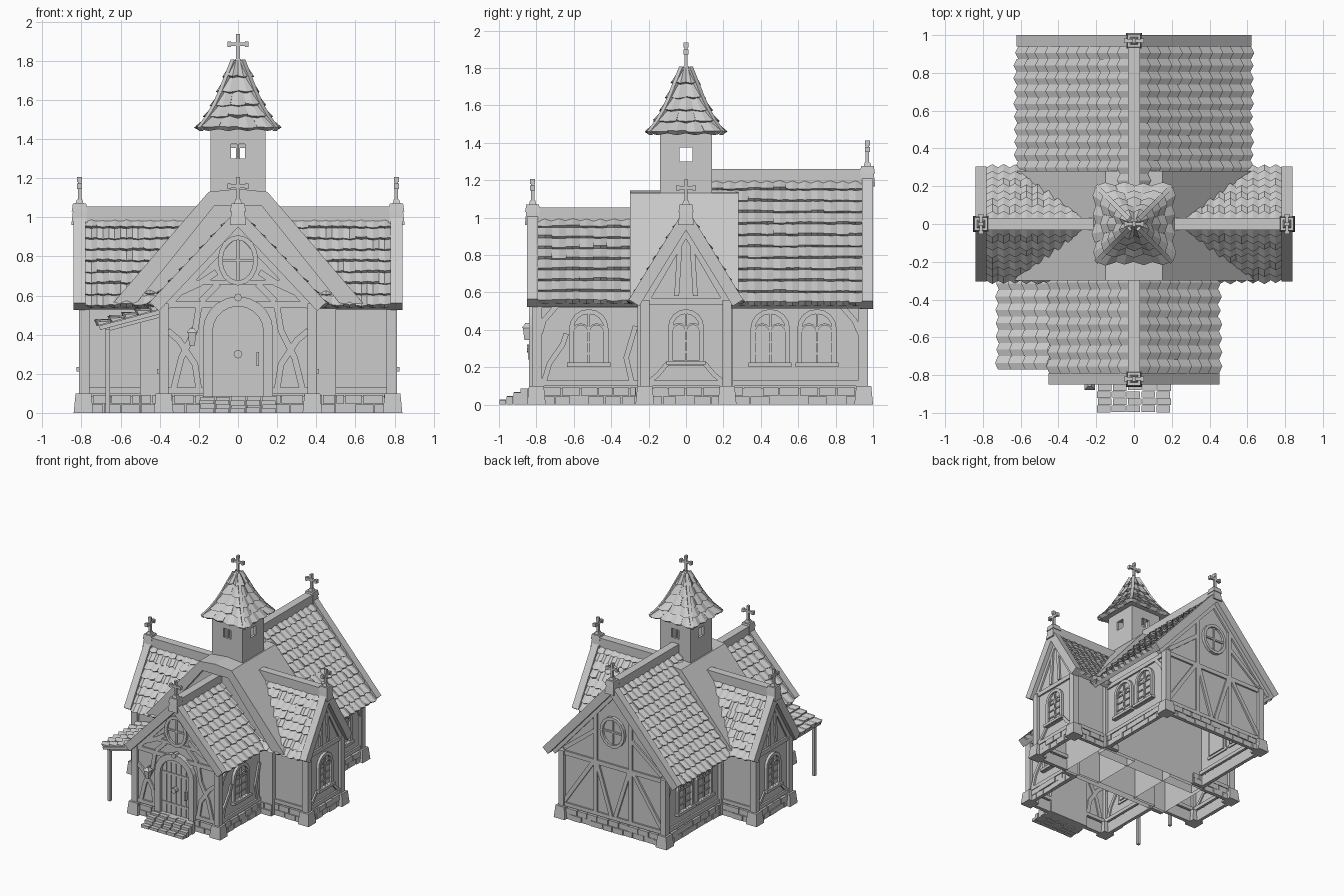
import bpy, bmesh, random
from math import pi, sin, cos
from mathutils import Vector as V

if "Cube" in bpy.data.objects:
    bpy.data.objects.remove(bpy.data.objects["Cube"])

random.seed(4)
Z = V((0, 0, 1))
F, B, R, L = V((1, 0, 0)), V((-1, 0, 0)), V((0, 1, 0)), V((0, -1, 0))  # wall frames (u axis)
parts = {}


def emit(name, verts, faces):
    vs, fs = parts.setdefault(name, ([], []))
    n = len(vs)
    vs += verts
    fs += [[i + n for i in f] for f in faces]


def at(M, u, v, d):  # wall frame: u along wall, v up, d outwards
    return M * u + Z * v + M.cross(Z) * d


def prism(name, M, pts, d0, d1, open_base=False):
    n = len(pts)
    vs = [at(M, u, v, d) for d in (d0, d1) for u, v in pts]
    fs = [list(range(n)), list(range(n, 2 * n))]
    for i in range(n):
        j = (i + 1) % n
        if not (open_base and pts[i][1] == 0 and pts[j][1] == 0):
            fs.append([i, j, j + n, i + n])
    emit(name, vs, fs)


def rect(name, M, u0, u1, v0, v1, d0, d1):
    prism(name, M, [(u0, v0), (u1, v0), (u1, v1), (u0, v1)], d0, d1)


def box(name, x, y, z0, z1, r, r2=None):
    r2 = r2 or r
    vs = [V((x + s * a, y + t * a, z)) for z, a in ((z0, r), (z1, r2))
          for s, t in ((-1, -1), (1, -1), (1, 1), (-1, 1))]
    emit(name, vs, [[0, 1, 2, 3], [4, 5, 6, 7]] + [[i, (i + 1) % 4, (i + 1) % 4 + 4, i + 4] for i in range(4)])


def strip(name, M, pts, a, b, d0, d1, closed=False):
    # mitred band along a polyline, offset a..b to its left
    P = [V(p) for p in pts]
    n, vs, fs = len(P), [], []
    for i, p in enumerate(P):
        t1 = (p - P[i - 1]).normalized() if i or closed else None
        t2 = (P[(i + 1) % n] - p).normalized() if i < n - 1 or closed else t1
        t1 = t1 or t2
        k = V((-t1.y - t2.y, t1.x + t2.x)).normalized()
        k /= max(.4, k.dot(V((-t1.y, t1.x))))
        for o, d in ((a, d0), (a, d1), (b, d1), (b, d0)):
            q = p + k * o
            vs.append(at(M, q.x, q.y, d))
    for i in range(n if closed else n - 1):
        j = (i + 1) % n
        fs += [[i * 4 + k, i * 4 + (k + 1) % 4, j * 4 + (k + 1) % 4, j * 4 + k] for k in range(4)]
    if not closed:
        fs += [[0, 1, 2, 3], [4 * n - 4, 4 * n - 3, 4 * n - 2, 4 * n - 1]]
    emit(name, vs, fs)


def bar(name, p, q, r):
    t = (q - p).normalized()
    a = t.cross(Z).normalized() * r
    b = t.cross(a).normalized() * r
    vs = [c + s * a + w * b for c in (p, q) for s, w in ((-1, -1), (1, -1), (1, 1), (-1, 1))]
    emit(name, vs, [[0, 1, 2, 3], [4, 5, 6, 7]] + [[i, (i + 1) % 4, (i + 1) % 4 + 4, i + 4] for i in range(4)])


def tile(name, a, b, c, d, n):  # folded shingle: a,b lower edge, c,d upper edge
    h = random.uniform(.018, .027)
    dn = (a + b - c - d).normalized()
    m = (a + b) / 2 + dn * .012
    slip = dn * random.uniform(-.004, .006)
    vs = [a + n * h + slip, m + n * (h + .012) + slip, b + n * h + slip,
          c + n * .003, (c + d) / 2 + n * .013, d + n * .003, a, m, b]
    emit(name, vs, [[0, 1, 4, 3], [1, 2, 5, 4], [6, 7, 1, 0], [7, 8, 2, 1], [0, 3, 6], [2, 8, 5], [6, 3, 4, 5, 8, 7]])


def slope(name, M, eave, top, d0, d1, cols, rows):
    e, t = V(eave), V(top)
    s = (t - e).normalized()
    k = V((-s.y, s.x)) * (1 if s.x > 0 else -1)
    n = at(M, k.x, k.y, 0)
    for r in range(rows):
        p, q = e.lerp(t, r / rows), e.lerp(t, min(1, (r + 1.15) / rows))
        for c in range(cols):
            x, y = (d0 + (d1 - d0) * (c + i) / cols for i in (0, 1))
            tile(name, at(M, *p, x), at(M, *p, y), at(M, *q, x), at(M, *q, y), n)


def cross(M, d, z, h):  # finial cross
    N = "finial_cross"
    x, y, _ = at(M, 0, 0, d)
    box(N, x, y, z, z + .02, .02, .014)
    rect(N, M, -.009, .009, z, z + h, d - .009, d + .009)
    a = z + h * .68
    rect(N, M, -.045, .045, a - .009, a + .009, d - .009, d + .009)
    for u, v in ((-.045, a), (.045, a), (0, z + h - .007)):
        rect(N, M, u - .009, u + .009, v - .014, v + .014, d - .013, d + .013)


def gable(nm, M, w, e, a, d0, d1, hw, cols, rows):
    k = (a - e) / w
    wd = d1 - .05
    prism(nm + "_walls", M, [(-hw, 0), (hw, 0), (hw, e + k * (w - hw) - .03), (0, a - .04), (-hw, e + k * (w - hw) - .03)], d0, wd, True)
    line = [(-w, e), (0, a), (w, e)]
    strip(nm + "_roof_deck", M, line, 0, -.03, d0, d1 - .02)
    for s in (-1, 1):
        slope(nm + "_roof_tiles", M, (s * w, e), (0, a), d0, d1 - .06, cols, rows)
    strip(nm + "_bargeboard", M, line, .03, -.035, d1 - .06, d1)
    rect(nm + "_ridge", M, -.033, .033, a - .02, a + .055, d0, d1 - .03)
    x, y, _ = at(M, 0, 0, d1 - .03)
    box(nm + "_finial_block", x, y, a - .04, a + .03, .042, .034)
    box(nm + "_finial_block", x, y, a + .03, a + .07, .04, .034)
    cross(M, d1 - .03, a + .07, .13)
    # timber frame edges of the gable wall
    T, o = nm + "_timber", wd + .014
    for s in (-1, 1):
        rect(T, M, s * hw - .022, s * hw + .022, .1, e + .02, wd - .03, o)
    rect(T, M, -hw, hw, e - .01, e + .025, wd - .02, o)
    rect(T, M, -hw, hw, .1, .13, wd - .02, o)
    strip(T, M, [(-w + .04, e), (0, a - .045), (w - .04, e)], 0, -.035, wd - .02, o)


def arch(u, z, hw, h, n=8):
    return [(u + hw, z)] + [(u + hw * cos(pi * i / n), z + h - hw + hw * sin(pi * i / n)) for i in range(n + 1)] + [(u - hw, z)]


def window(M, u, z, hw, h, d):
    N = "arched_windows"
    prism(N, M, arch(u, z, hw, h), d - .02, d + .004)
    strip(N, M, arch(u, z, hw, h), -.02, .005, d - .01, d + .022, True)
    rect(N, M, u - .006, u + .006, z, z + h, d, d + .014)
    for f in (.2, .42, .64):
        rect(N, M, u - hw, u + hw, z + h * f - .005, z + h * f + .005, d, d + .012)
    for s in (-1, 1):
        strip(N, M, arch(u + s * hw / 2, z, hw / 2, h * .78, 6), -.004, .006, d, d + .014)
    rect(N, M, u - hw - .03, u + hw + .03, z - .018, z + .004, d - .01, d + .035)


def round_window(M, v, rx, ry, d):
    pts = [(rx * cos(i * pi / 8), v + ry * sin(i * pi / 8)) for i in range(16)]
    prism("round_windows", M, pts, d - .02, d + .006)
    strip("round_windows", M, pts, -.018, .006, d - .01, d + .025, True)
    rect("round_windows", M, -.007, .007, v - ry, v + ry, d, d + .016)
    rect("round_windows", M, -rx, rx, v - .007, v + .007, d, d + .016)


def bricks(M, u0, u1, d):
    n = max(1, round((u1 - u0) / .095))
    for r in (0, 1):
        cuts = [u0] + [u0 + (u1 - u0) * (i + .5 * r + random.uniform(-.1, .1)) / n for i in range(1 - r, n)] + [u1]
        for p, q in zip(cuts, cuts[1:]):
            rect("foundation_bricks", M, p + .003, q - .003, r * .048, r * .048 + .044, d - .01, d + random.uniform(.016, .026))
    rect("foundation_bricks", M, u0, u1, .0, .086, d - .01, d + .01)


# four gabled wings
gable("front_wing", F, .43, .545, 1.0, .2, .85, .38, 8, 8)
gable("back_wing", B, .60, .535, 1.205, .13, 1.0, .47, 12, 11)
for M, side in ((R, "right"), (L, "left")):
    gable(side + "_transept", M, .28, .545, 1.0, .18, .84, .22, 10, 8)

# crossing with its plain roof
prism("crossing_walls", F, [(-.5, 0), (.5, 0), (.5, .6), (.13, 1.06), (-.13, 1.06), (-.5, .6)], -.25, .26, True)
prism("crossing_roof", F, [(-.64, .56), (-.15, 1.13), (0, 1.145), (.15, 1.13), (.64, .56), (.52, .56), (.12, 1.06), (-.12, 1.06), (-.52, .56)], -.28, .30)

# bell tower with open windows
for M in (F, B, R, L):
    for r in ((-.14, -.035, 1.08, 1.46), (.035, .14, 1.08, 1.46), (-.035, .035, 1.08, 1.30), (-.035, .035, 1.375, 1.46)):
        rect("tower_walls", M, *r, .12, .14)
for M in (F, B):
    rect("tower_mullion", M, -.006, .006, 1.30, 1.375, .122, .136)

# flared spire
prof = [(.195, 1.45), (.15, 1.51), (.115, 1.57), (.083, 1.64), (.054, 1.715), (.02, 1.80)]
for (r, z), (r2, z2) in zip(prof, prof[1:]):
    box("spire_core", 0, 0, z, z2, r - .008, r2 - .004)
    for s in (-1, 1):
        for t in (-1, 1):
            bar("spire_hips", V((s * r, t * r, z)), V((s * r2, t * r2, z2)), .013)
    n = max(2, round(r / .045))
    for M in (F, B, R, L):
        nn = at(M, 0, r - r2, z2 - z).normalized()
        for i in range(n):
            a, b = 2 * i / n - 1, 2 * (i + 1) / n - 1
            tile("spire_tiles", at(M, a * r, z, r - .01), at(M, b * r, z, r - .01), at(M, a * r2, z2, r2 - .006), at(M, b * r2, z2, r2 - .006), nn)
cross(F, 0, 1.79, .14)

# foundations and corner stones
bricks(F, -.38, -.16, .80)
bricks(F, .16, .38, .80)
bricks(B, -.47, .47, .95)
for M, s in ((R, 1), (L, -1)):
    bricks(M, -.22, .22, .79)
    for y0, y1, d in ((-.8, -.25, .38), (.25, .95, .47)):
        bricks(M, min(s * y0, s * y1), max(s * y0, s * y1), d)
    for W, d in ((F, .25), (B, .25)):
        bricks(W, min(s * .38, s * .5), max(s * .38, s * .5), d)
        bricks(W, min(s * .5, s * .79), max(s * .5, s * .79), .22)
        rect("transept_side_timber", W, min(s * .5, s * .79), max(s * .5, s * .79), .1, .13, .2, .232)
    for x, y in ((.38, -.8), (.79, -.22), (.79, .22), (.47, .95)):
        box("corner_stones", s * x, y, 0, .1, .05, .04)
        box("corner_posts", s * x, y, .1, .56, .024)
    # side windows, rails and curved braces
    window(M, s * -.52, .22, .085, .27, .38)
    window(M, 0, .23, .075, .26, .79)
    for y in (.45, .70):
        window(M, s * y, .22, .085, .27, .47)
    for y0, y1, d in ((-.8, -.22, .38), (.25, .95, .47)):
        u0, u1 = sorted((s * y0, s * y1))
        rect("side_timber", M, u0, u1, .1, .13, d - .02, d + .014)
        rect("side_timber", M, u0, u1, .52, .555, d - .02, d + .014)
    for pts, d in (([(-.78, .38), (-.76, .45), (-.69, .53)], .38), ([(.93, .38), (.90, .45), (.83, .53)], .47),
                   ([(-.76, .12), (-.73, .22), (-.66, .32), (-.64, .38)], .38), ([(-.29, .12), (-.32, .25), (-.27, .42)], .38)):
        strip("side_timber", M, [(s * u, v) for u, v in pts], -.014, .014, d - .01, d + .014)
    for t in (-1, 1):
        strip("transept_braces", M, [(t * .2, .12), (t * .15, .16), (t * .10, .22)], -.012, .012, .78, .803)
        strip("transept_braces", M, [(t * .05, .58), (t * .03, .9)], -.013, .013, .78, .803)

# front and back gable braces
for s in (-1, 1):
    for W, d, pts in ((F, .8, [(.33, .12), (.29, .28), (.22, .42), (.20, .54)]), (F, .8, [(.2, .12), (.22, .25), (.3, .37), (.36, .42)]),
                      (F, .8, [(.33, .6), (.2, .66), (.11, .72)]), (F, .8, [(.19, .57), (.1, .66)]),
                      (B, .95, [(.16, .12), (.16, .98)]), (B, .95, [(.45, .14), (.18, .54)]),
                      (B, .95, [(.45, .58), (.17, .8)]), (B, .95, [(.02, .13), (.15, .54)])):
        strip("gable_braces", W, [(s * u, v) for u, v in pts], -.016, .016, d - .01, d + .014)
rect("gable_braces", F, -.24, .24, .655, .68, .79, .814)
round_window(F, .78, .085, .11, .8)
round_window(B, .83, .095, .11, .95)

# door with stone arch, planks and fittings
prism("door", F, arch(0, .07, .135, .48), .78, .815)
strip("door_arch", F, arch(0, .07, .135, .48, 10), -.045, .005, .78, .84)
for u in (-.09, -.045, 0, .045, .09):
    rect("door_planks", F, u - .004, u + .004, .07, .51, .8, .821)
for v in (.17, .42):
    rect("door_hinges", F, -.12, .12, v - .008, v + .008, .8, .822)
rect("door_handle", F, .095, .107, .24, .31, .81, .845)
for v, r in ((.30, .022), (.59, .02)):
    prism("door_knobs", F, [(r * cos(i * pi / 4), v + r * sin(i * pi / 4)) for i in range(8)], .8, .85)

# wall lantern
box("lantern", -.235, -.85, .345, .41, .014, .022)
box("lantern", -.235, -.85, .41, .435, .028, .008)
rect("lantern", F, -.24, -.23, .425, .437, .79, .86)

# cobbled steps
for r in range(4):
    for c in range(5):
        x, h = -.197 + c * .079 + (r % 2) * .006, .025 + r * .02
        rect("steps", F, x, x + .072, 0, h + random.uniform(-.004, .004), .962 - r * .038, .997 - r * .038 + random.uniform(-.004, .003))
rect("steps", F, -.18, .18, 0, .085, .78, .85)

# lean-to on the left
strip("lean_to_roof", F, [(-.71, .445), (-.37, .535)], 0, -.022, .28, .77)
slope("lean_to_tiles", F, (-.71, .447), (-.37, .537), .28, .77, 7, 5)
for y in (-.74, -.36):
    box("lean_to_posts", -.665, y, 0, .44, .012)
    bar("lean_to_posts", V((-.665, y, .43)), V((-.38, y, .505)), .012)
bar("lean_to_posts", V((-.665, -.76, .435)), V((-.665, -.3, .435)), .012)

for name, (vs, fs) in parts.items():
    me = bpy.data.meshes.new(name)
    me.from_pydata(vs, [], fs)
    bm = bmesh.new()
    bm.from_mesh(me)
    bmesh.ops.recalc_face_normals(bm, faces=bm.faces)
    bm.to_mesh(me)
    bm.free()
    bpy.context.collection.objects.link(bpy.data.objects.new(name, me))
